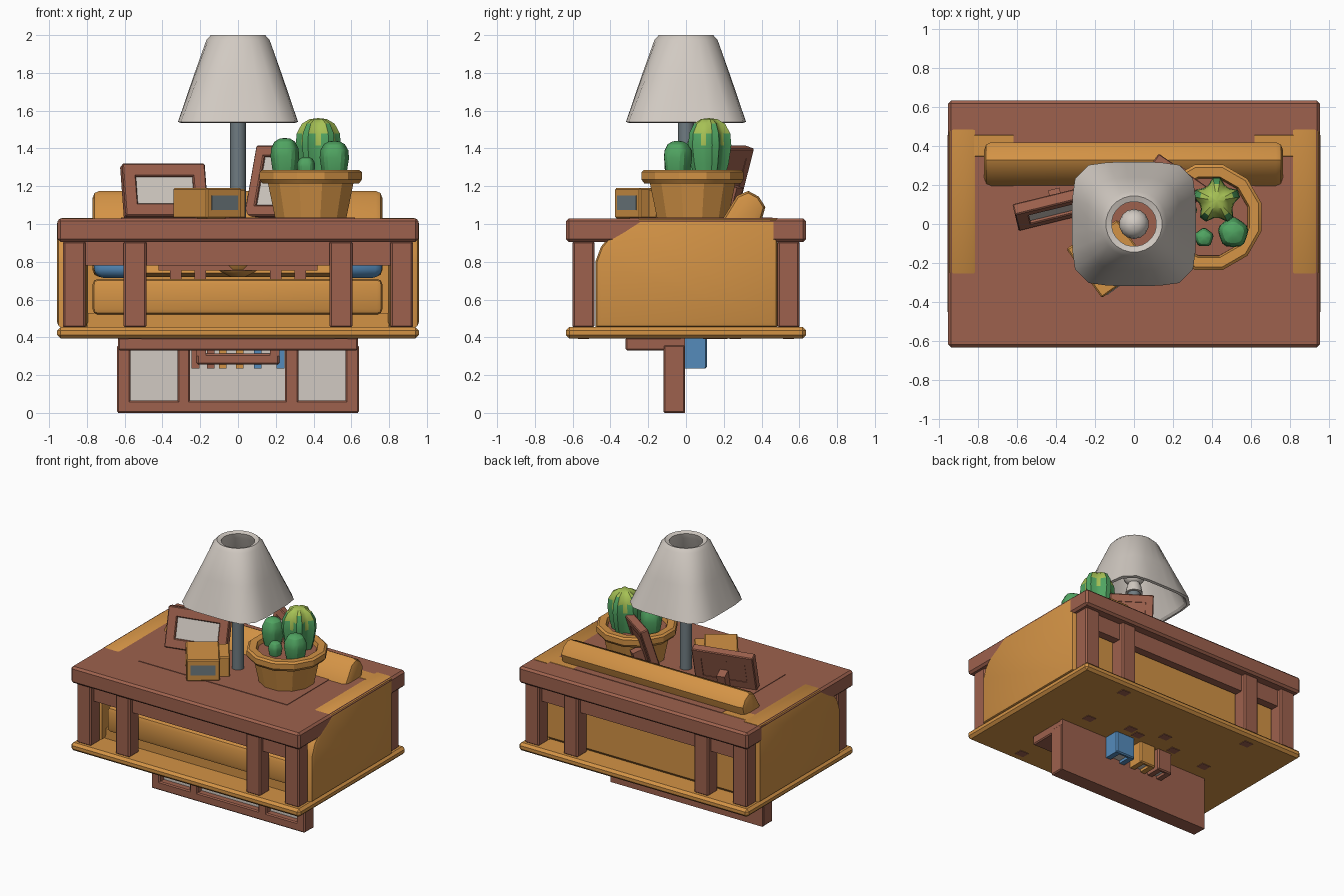
import bpy, bmesh, math
from mathutils import Matrix, Vector

cube = bpy.data.objects.get("Cube")
if cube:
    bpy.data.objects.remove(cube, do_unlink=True)


def material(name, rgb):
    m = bpy.data.materials.new(name)
    m.use_nodes = True
    m.diffuse_color = (*rgb, 1)
    m.node_tree.nodes["Principled BSDF"].inputs["Base Color"].default_value = (*rgb, 1)
    return m


BROWN = material("red brown wood", (0.34, 0.12, 0.075))
OCHRE = material("ochre", (0.65, 0.29, 0.06))
PALE = material("pale grey", (0.64, 0.59, 0.54))
METAL = material("blue grey metal", (0.16, 0.20, 0.22))
GREEN = material("cactus green", (0.08, 0.37, 0.12))
LIME = material("lime green", (0.38, 0.53, 0.09))
BLUE = material("blue", (0.09, 0.26, 0.50))


def finish(name, bm, mats, smooth=None):
    bmesh.ops.recalc_face_normals(bm, faces=bm.faces)
    mesh = bpy.data.meshes.new(name)
    bm.to_mesh(mesh)
    bm.free()
    for m in mats:
        mesh.materials.append(m)
    ob = bpy.data.objects.new(name, mesh)
    bpy.context.collection.objects.link(ob)
    if smooth:
        bpy.ops.object.select_all(action='DESELECT')
        ob.select_set(True)
        bpy.context.view_layer.objects.active = ob
        bpy.ops.object.shade_smooth_by_angle(angle=math.radians(smooth))
    return ob


def box(name, x, y, z, mat, bevel=0.0, segments=1, matrix=None):
    """Box from (min, max) ranges, optionally bevelled and placed by a matrix."""
    bm = bmesh.new()
    bmesh.ops.create_cube(bm, size=1)
    for v in bm.verts:
        v.co = Vector([sum(r) / 2 + c * (r[1] - r[0]) for r, c in zip((x, y, z), v.co)])
    if bevel:
        bmesh.ops.bevel(bm, geom=bm.edges[:], offset=bevel, segments=segments,
                        profile=0.5, affect='EDGES')
    if matrix:
        bm.transform(matrix)
    return finish(name, bm, [mat], 40 if segments > 1 else None)


def prism(name, profile, x, mat, bevel):
    """Side profile of (y, z) points extruded along x."""
    bm = bmesh.new()
    face = bm.faces.new([bm.verts.new((x[0], py, pz)) for py, pz in profile])
    ext = bmesh.ops.extrude_face_region(bm, geom=[face])["geom"]
    for v in ext:
        if isinstance(v, bmesh.types.BMVert):
            v.co.x = x[1]
    ends = [f for f in bm.faces if abs(f.normal.x) > 0.9 or len(f.verts) > 4]
    edges = list({e for f in ends for e in f.edges})
    bmesh.ops.bevel(bm, geom=edges, offset=bevel, segments=2, profile=0.5, affect='EDGES')
    return finish(name, bm, [mat], 35)


def loft(name, centre, rings, sides, mats, lobes=0, depth=0.0, cap=True, smooth=40, rule=None):
    """Stack of (radius, z, squareness) rings; squareness 2 is a circle."""
    bm = bmesh.new()
    rows = []
    for r, z, n in rings:
        row = []
        for i in range(sides):
            t = math.tau * (i + 0.5) / sides
            c, s = math.cos(t), math.sin(t)
            k = r / (abs(c) ** n + abs(s) ** n) ** (1 / n)
            if lobes:
                k *= 1 - depth + depth * math.cos(lobes * (t - math.pi / 2))
            row.append(bm.verts.new((centre[0] + k * c, centre[1] + k * s, z)))
        rows.append(row)
    for a, b in zip(rows, rows[1:]):
        for i in range(sides):
            j = (i + 1) % sides
            bm.faces.new((a[i], a[j], b[j], b[i]))
    if cap:
        bm.faces.new(rows[0])
        bm.faces.new(rows[-1])
    if rule:
        for f in bm.faces:
            f.material_index = rule(f.calc_center_median())
    return finish(name, bm, mats, smooth)


# Table: top, bottom shelf, paired legs and aprons
box("table_top", (-.955, .955), (-.635, .635), (.905, 1.03), BROWN, .015)
box("table_shelf", (-.957, .957), (-.636, .636), (.395, .455), OCHRE, .018)
for sy, end in ((-1, "front"), (1, "back")):
    for sx, side in ((-1, "right"), (1, "left")):
        for cx, kind in ((.867, "outer"), (.545, "inner")):
            box(f"{end}_{side}_{kind}_leg", (sx * cx - .06, sx * cx + .06),
                (sy * .543 - .058, sy * .543 + .058), (.45, .91), BROWN, .01)
    box(f"{end}_apron", (-.82, .82), (sy * .535 - .03, sy * .535 + .03), (.78, .91), BROWN)

# Sofa set between the shelf and the top
arm = [(-.48, .45), (-.48, .80), (-.45, .88), (-.40, .94), (-.33, .98), (-.25, 1.033),
       (.485, 1.033), (.485, .45)]
for s, side in ((-1, "right"), (1, "left")):
    prism(f"sofa_{side}_arm", arm, sorted((s * .795, s * .958)), OCHRE, .03)
    box(f"{side}_cushion", (-.14, .14), (-.06, .06), (-.14, .14), BLUE, .055, 3,
        Matrix.Translation((s * .62, -.12, .85)) @ Matrix.Rotation(s * .35, 4, 'Z')
        @ Matrix.Rotation(-.3, 4, 'X'))
box("sofa_back", (-.925, .925), (.32, .485), (.45, 1.032), OCHRE, .03)
box("sofa_base", (-.80, .80), (-.44, .40), (.43, .53), OCHRE)
box("sofa_seat", (-.77, .765), (-.47, .33), (.52, .71), OCHRE, .03, 2)
prism("sofa_back_cushion", [(.10, .74), (.19, 1.02), (.27, 1.15), (.33, 1.175), (.385, 1.145),
                            (.42, 1.09), (.40, 1.02), (.28, .72)], (-.77, .765), OCHRE, .035)
loft("round_cushion", (0, -.1), [(.04, .72, 2), (.1, .75, 2), (.12, .79, 2), (.1, .86, 2)],
     12, [OCHRE])

# Low table inside, its top flush with the large one
box("low_table_top", (-.62, .62), (-.30, .458), (.98, 1.034), BROWN)
box("low_table_rail", (-.42, .42), (-.2, -.15), (.755, .9), BROWN)
for x in (-.33, -.2, .2, .33):
    box("low_table_post", (x - .03, x + .03), (-.2, -.15), (.70, .8), BROWN)
for x, y in ((.545, .543), (-.545, .543), (.545, -.543), (-.545, -.543), (.5, .12), (-.52, .12),
             (.19, .19), (.1, .16), (-.06, .26), (-.22, .155)):
    box("leg_foot", (x - .035, x + .035), (y - .03, y + .03), (.391, .42), BROWN)

# Window cabinet hanging below
box("cabinet_back", (-.635, .635), (-.03, -.005), (0, .40), BROWN)
box("cabinet_sill", (-.635, .635), (-.12, -.005), (0, .065), BROWN, .008)
box("cabinet_ledge", (-.635, .635), (-.32, -.005), (.33, .398), BROWN, .008)
for x0, x1 in ((-.64, -.57), (-.32, -.255), (.25, .32), (.57, .64)):
    box("cabinet_post", (x0, x1), (-.12, -.005), (0, .36), BROWN, .008)
for x0, x1 in ((-.57, -.32), (-.255, .25), (.32, .57)):
    box("cabinet_pane", (x0, x1), (-.07, -.025), (.06, .34), PALE)

# Books pushed through the cabinet, with a rail in front
for x0, x1, mat, col in ((-.245, -.125, BROWN, "brown"), (-.10, .03, OCHRE, "ochre"),
                         (.085, .245, BLUE, "blue")):
    for a, b in ((x0, x0 + .04), (x1 - .04, x1)):
        box(f"{col}_book_cover", (a, b), (-.10, .10), (.235, .40), mat)
    box(f"{col}_book_spine", (x0, x1), (.08, .11), (.235, .40), mat, .008)
    box(f"{col}_book_pages", (x0 + .03, x1 - .03), (-.09, .09), (.255, .40), PALE)
box("book_rail", (-.22, .22), (-.118, -.09), (.255, .315), BROWN, .01)
for s in (-1, 1):
    box("book_rail_end", sorted((s * .17, s * .22)), (-.118, -.09), (.3, .36), BROWN)

# Lamp: pole, bulb and hollow shade going from square to round
loft("lamp_pole", (0, 0), [(.043, 1.03, 2), (.043, 1.64, 2)], 12, [METAL])
loft("lamp_socket", (0, 0), [(.06, 1.62, 2), (.05, 1.67, 2), (.035, 1.71, 2)], 12, [PALE])
loft("lamp_bulb", (0, 0), [(.075 * math.sin(math.pi * i / 8) + .002,
                            1.76 - .075 * math.cos(math.pi * i / 8), 2) for i in range(9)],
     14, [PALE])
loft("lamp_shade", (0, 0), [(.285, 1.55, 5), (.30, 1.535, 5), (.318, 1.54, 5), (.24, 1.77, 3.2),
                            (.168, 1.975, 2.2), (.145, 2.0, 2), (.115, 1.99, 2),
                            (.125, 1.95, 2), (.205, 1.77, 3.2), (.285, 1.55, 5)],
     24, [PALE], cap=False)

# Plant pot with soil
POT = (.385, .035)
loft("plant_pot", POT, [(.195, 1.03, 2), (.235, 1.22, 2), (.265, 1.215, 2), (.28, 1.235, 2),
                        (.28, 1.275, 2), (.265, 1.287, 2), (.215, 1.285, 2), (.205, 1.25, 2)],
     12, [OCHRE], smooth=25)
loft("soil", POT, [(.21, 1.2, 2), (.205, 1.256, 2)], 12, [BROWN])


# Ribbed cacti, the tall one with a lime crown
def cactus(name, x, y, r, z1, lobes, depth, rule=None):
    z0 = 1.24
    shape = [(.7, 0), (.88, .25), (1, .55), (.95, .75), (.72, .91), (.38, .985), (.05, 1)]
    loft(name, (x, y), [(r * a, z0 + (z1 - z0) * b, 2) for a, b in shape], 20,
         [GREEN, LIME], lobes, depth, smooth=30, rule=rule)


def crown(c):
    t = math.atan2(c.y - .12, c.x - .425)
    return int(c.z > 1.47 + .04 * math.cos(5 * (t - math.pi / 2)))


cactus("tall_cactus", .425, .12, .128, 1.56, 5, .17, crown)
cactus("left_cactus", .51, -.045, .08, 1.44, 5, .05)
cactus("right_cactus", .248, .06, .078, 1.455, 5, .05)
cactus("small_cactus", .36, -.07, .05, 1.355, 5, .06)


# Leaning picture frames
def picture(name, place, turn, lean, w, h, rim):
    m = (Matrix.Translation(place) @ Matrix.Rotation(turn, 4, 'Z')
         @ Matrix.Rotation(-lean, 4, 'X'))
    for s in (-1, 1):
        box(f"{name}_side", sorted((s * (w - rim), s * w)), (-.03, .03), (0, h), BROWN, .006, 1, m)
    for z in (0, h - rim):
        box(f"{name}_rail", (-w, w), (-.03, .03), (z, z + rim), BROWN, .006, 1, m)
    box(f"{name}_back", (-w + .01, w - .01), (0, .028), (.01, h - .01), BROWN, 0, 1, m)
    box(f"{name}_photo", (-w + rim, w - rim), (-.012, .002), (rim, h - rim), PALE, 0, 1, m)
    box(f"{name}_stand", (-.03, .03), (.02, .10), (.0, h * .5), BROWN, 0, 1, m)


picture("wide_picture", (-.38, .045, 1.035), .24, .3, .225, .29, .07)
picture("tall_picture", (.17, .16, 1.035), -.6, .3, .15, .39, .06)

# Clock radio turned to one side
R = Matrix.Translation((-.165, -.38, 0)) @ Matrix.Rotation(math.radians(36), 4, 'Z')
box("radio_body", (0, .23), (0, .31), (1.03, 1.19), OCHRE, .008, 1, R)
box("radio_end", (.22, .30), (.06, .28), (1.03, 1.185), OCHRE, .008, 1, R)
box("radio_screen", (.03, .20), (-.004, .004), (1.075, 1.15), METAL, 0, 1, R)
